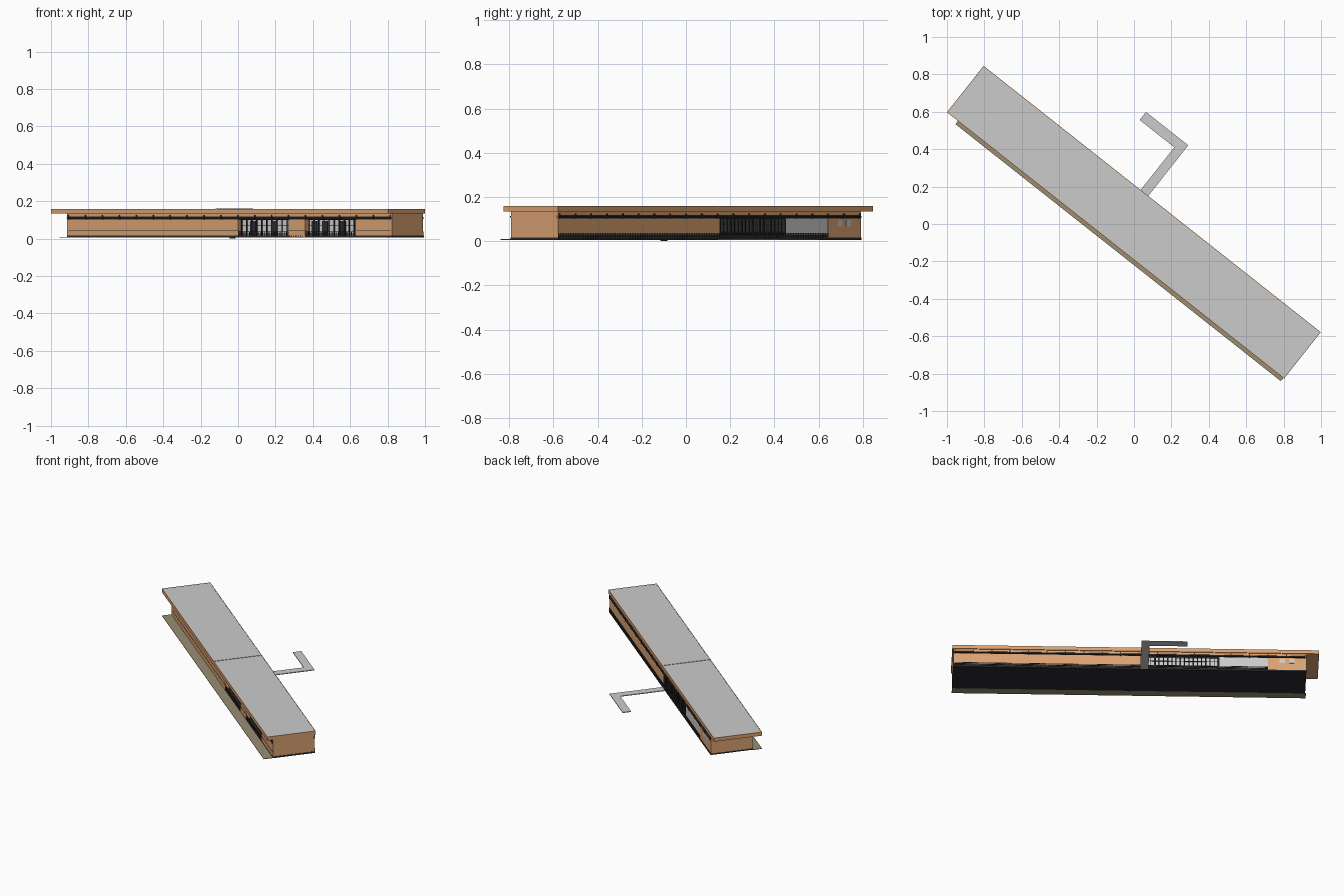
import bpy, bmesh, math
from mathutils import Matrix, Vector

if "Cube" in bpy.data.objects:
    bpy.data.objects.remove(bpy.data.objects["Cube"])

# The long building is drawn in its own u (length) / v (depth) frame, then turned
TURN = Matrix.Rotation(math.radians(-38.3), 4, 'Z')


def material(name, rgb):
    m = bpy.data.materials.new(name)
    m.diffuse_color = (*rgb, 1)
    m.use_nodes = True
    m.node_tree.nodes["Principled BSDF"].inputs["Base Color"].default_value = m.diffuse_color
    return m


BROWN = material("brown_cladding", (0.70, 0.36, 0.17))
TAN = material("tan_paving", (0.32, 0.27, 0.17))
DARK = material("dark_metal", (0.025, 0.025, 0.028))


def boxes(name, items, mat=None):
    """One object from boxes given as (u0, u1, v0, v1, z0, z1)."""
    bm = bmesh.new()
    for u0, u1, v0, v1, z0, z1 in items:
        centre = Vector(((u0 + u1) / 2, (v0 + v1) / 2, (z0 + z1) / 2))
        size = Matrix.Diagonal((u1 - u0, v1 - v0, z1 - z0, 1))
        bmesh.ops.create_cube(bm, size=1, matrix=TURN @ Matrix.Translation(centre) @ size)
    me = bpy.data.meshes.new(name)
    bm.to_mesh(me)
    bm.free()
    if mat:
        me.materials.append(mat)
    ob = bpy.data.objects.new(name, me)
    bpy.context.collection.objects.link(ob)
    return ob


def spread(a, b, n):
    return [a + (b - a) * i / (n - 1) for i in range(n)]


U0, U1 = -1.075, 1.136      # wall ends
F, B = -0.112, 0.159        # front and back wall faces
T = 0.008                   # wall thickness
Z0, ZT = 0.016, 0.136       # floor and wall top
SILL, HEAD = 0.103, 0.119   # clerestory strip

# Ground parts
boxes("floor_slab", [(U0, U1 + 0.002, F, B + 0.003, 0.006, Z0)], DARK)
boxes("front_paving", [(-1.08, 1.137, -0.173, F, 0.006, 0.009)], TAN)
boxes("drain_block", [(0.025, 0.05, -0.107, -0.087, 0, 0.006)], DARK)
boxes("walkway", [(-0.085, -0.033, B, 0.51, 0.006, 0.011),
                  (-0.321, -0.085, 0.455, 0.51, 0.006, 0.011)])

# Roof with brown fascia and a slightly sunken grey deck
R = (-1.155, 1.142, -0.151, 0.165)
ZR, e = 0.159, 0.004
boxes("roof_fascia", [(R[0], R[1], R[2], R[2] + e, 0.134, ZR),
                      (R[0], R[1], R[3] - e, R[3], 0.134, ZR),
                      (R[0], R[0] + e, R[2] + e, R[3] - e, 0.134, ZR),
                      (R[1] - e, R[1], R[2] + e, R[3] - e, 0.134, ZR)], BROWN)
boxes("roof_soffit", [(R[0] + e, R[1] - e, R[2] + e, R[3] - e, 0.134, 0.138)], BROWN)
boxes("roof_deck", [(R[0] + e / 2, R[1] - e / 2, R[2] + e / 2, R[3] - e / 2, 0.14, 0.158)])
boxes("roof_joint", [(-0.034, -0.028, R[2], R[3], 0.15, 0.1605)])

# End walls
boxes("end_walls", [(U0, U0 + T, F, B, Z0, ZT), (U1 - T, U1, F, B, Z0, ZT)], BROWN)

# Front wall pieces around two wide window bays
bays = [(0.088, 0.432), (0.546, 0.89)]
solid = [(U0, 0.088), (0.432, 0.546), (0.89, U1)]
low = 0.042
boxes("front_wall",
      [(a, b, F, F + T, z0, z1) for a, b in solid for z0, z1 in ((0.009, low), (low + 0.004, SILL))]
      + [(U0, U1, F, F + T, HEAD, ZT)], BROWN)
boxes("front_wall_seam", [(a, b, F + 0.002, F + T, low, low + 0.004) for a, b in solid], DARK)

# Back wall pieces: long blank part, and end part with two small windows
boxes("back_wall", [(-0.042, U1, B - T, B, Z0, SILL), (U0, -0.835, B - T, B, Z0, SILL),
                    (U0, U1, B - T, B, HEAD, ZT)], BROWN)
boxes("back_panel", [(-0.835, -0.53, B - T, B - 0.001, Z0, SILL)])
for u in (-0.985, -0.925):
    boxes("small_window", [(u - 0.017, u + 0.017, B - 0.002, B + 0.001, 0.066, 0.096)])

# Clerestory strip with a ledge and regular brackets on both long sides
boxes("clerestory_glass", [(U0, U1, F + 0.004, F + T, SILL, HEAD),
                           (U0, U1, B - T, B - 0.004, SILL, HEAD)], DARK)
ledge = []
for face, s in ((F, -1), (B, 1)):
    v0, v1 = sorted((face - s * 0.003, face + s * 0.005))
    ledge.append((U0, U1, v0, v1, 0.108, 0.114))
    ledge += [(u - 0.003, u + 0.003, v0, v1, 0.102, 0.126)
              for u in spread(U0 + 0.01, U1 - 0.01, 20)]
boxes("clerestory_ledge", ledge, DARK)


def railing(name, a, b, v, n):
    parts = [(a, b, v, v + 0.003, z, z + 0.003) for z in (0.018, 0.026, 0.034)]
    parts += [(u - 0.0015, u + 0.0015, v, v + 0.003, 0.012, 0.037)
              for u in spread(a + 0.0015, b - 0.0015, n)]
    boxes(name, parts, DARK)


# Front bays: set-back grey glazing, dark doors, mullions and a railing
for i, (a, b) in enumerate(bays):
    w = b - a
    boxes("front_bay_glazing", [(a, b, F + 0.035, F + 0.04, Z0, SILL)])
    boxes("front_bay_reveals", [(a - 0.004, a, F + T, F + 0.04, Z0, SILL),
                                (b, b + 0.004, F + T, F + 0.04, Z0, SILL),
                                (a, b, F + T, F + 0.04, SILL, SILL + 0.004)], BROWN)
    boxes("front_bay_mullions",
          [(u - 0.002, u + 0.002, F + 0.028, F + 0.036, Z0, SILL) for u in spread(a, b, 11)]
          + [(a, b, F + 0.028, F + 0.036, z, z + 0.003) for z in (0.07, SILL - 0.004)], DARK)
    boxes("front_bay_doors",
          [(a + w * t, a + w * (t + 0.11), F + 0.031, F + 0.036, Z0, SILL - 0.008)
           for t in ((0.17, 0.58) if i == 0 else (0.05, 0.26, 0.62))], DARK)
    railing("front_railing", a, b, F + 0.002, 24)

# Back windows: grey glazing with closely spaced dark fins
boxes("back_glazing", [(-0.53, -0.042, B - 0.02, B - 0.016, Z0, SILL)])
boxes("back_window_fins",
      [(u - w, u + w, B - 0.018, B, Z0, SILL)
       for i, u in enumerate(spread(-0.525, -0.047, 19)) for w in [0.005 if i % 3 == 0 else 0.0025]]
      + [(-0.53, -0.042, B - 0.017, B - 0.012, z, z + 0.003) for z in (0.04, 0.075)], DARK)

# Railing along the back, with a dark kick strip behind it
railing("back_railing", -0.835, U1, B + 0.001, 110)
boxes("back_kick_strip", [(-0.835, U1, B - 0.002, B + 0.0008, Z0, 0.031)], DARK)
